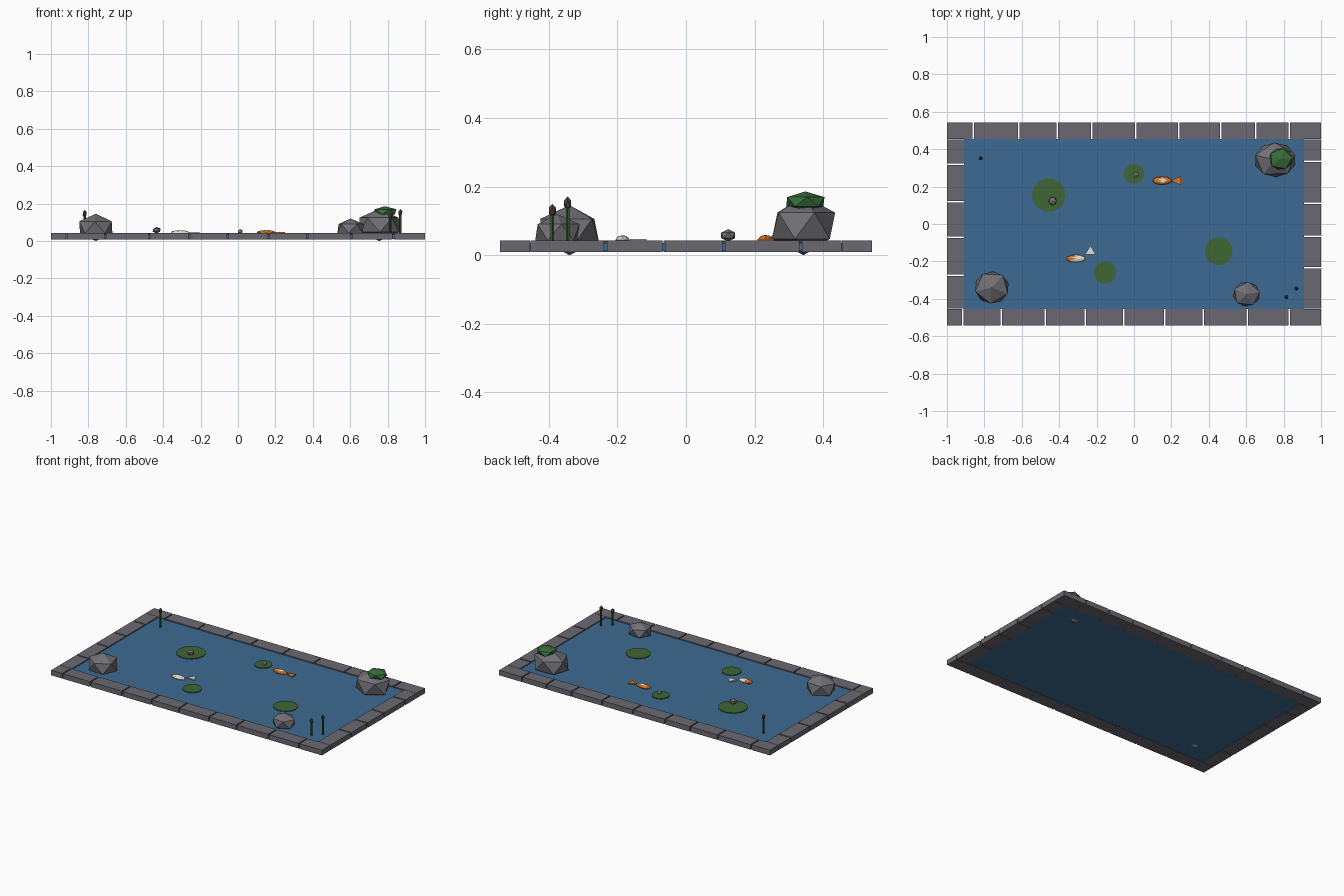
import bpy, bmesh
from math import radians, cos, sin, pi
from mathutils import Matrix

if "Cube" in bpy.data.objects:
    bpy.data.objects.remove(bpy.data.objects["Cube"])


def material(name, r, g, b):
    # sRGB 0-255 to linear
    col = [((c / 255 + 0.055) / 1.055) ** 2.4 for c in (r, g, b)] + [1]
    m = bpy.data.materials.new(name)
    m.use_nodes = True
    m.diffuse_color = col
    m.node_tree.nodes["Principled BSDF"].inputs["Base Color"].default_value = col
    return m


STONE = material("border stone", 107, 105, 113)
ROCK = material("boulder grey", 112, 112, 118)
WATER = material("water blue", 60, 106, 146)
PAD = material("lily pad green", 62, 102, 52)
MOSS = material("moss green", 55, 108, 58)
REED = material("reed green", 50, 92, 46)
CATTAIL = material("cattail brown", 78, 66, 62)
ORANGE = material("fish orange", 218, 118, 38)
WHITE = material("fish white", 228, 224, 216)
BUD = material("bud pale grey", 178, 174, 176)


def finish(name, bm, *mats):
    bmesh.ops.recalc_face_normals(bm, faces=bm.faces)
    me = bpy.data.meshes.new(name)
    bm.to_mesh(me)
    bm.free()
    for m in mats:
        me.materials.append(m)
    ob = bpy.data.objects.new(name, me)
    bpy.context.collection.objects.link(ob)
    return ob


def box(bm, x0, x1, y0, y1, z0, z1):
    mat = Matrix.Translation(((x0 + x1) / 2, (y0 + y1) / 2, (z0 + z1) / 2)) \
        @ Matrix.Diagonal((x1 - x0, y1 - y0, z1 - z0, 1))
    bmesh.ops.create_cube(bm, size=1, matrix=mat)


def blob(name, loc, size, mats, detail=1, turn=0, rule=None):
    # faceted ball; rule(face centre) picks the second colour
    bm = bmesh.new()
    bmesh.ops.create_icosphere(bm, subdivisions=detail, radius=1)
    if rule:
        for f in bm.faces:
            f.material_index = int(rule(f.calc_center_median()))
    bm.transform(Matrix.Translation(loc) @ Matrix.Diagonal((*size, 1))
                 @ Matrix.Rotation(radians(turn), 4, "Z"))
    return finish(name, bm, *mats)


def prism(name, points, z0, z1, mat):
    bm = bmesh.new()
    face = bm.faces.new([bm.verts.new((x, y, z0)) for x, y in points])
    top = bmesh.ops.extrude_face_region(bm, geom=[face])["geom"]
    bmesh.ops.translate(bm, vec=(0, 0, z1 - z0),
                        verts=[v for v in top if isinstance(v, bmesh.types.BMVert)])
    return finish(name, bm, mat)


def disc(x, y, r, n):
    return [(x + r * cos(2 * pi * i / n), y + r * sin(2 * pi * i / n)) for i in range(n)]


# Water slab
bm = bmesh.new()
box(bm, -0.91, 0.91, -0.455, 0.455, 0.012, 0.036)
finish("water", bm, WATER)

# Border stones, split at the joints
GAP = 0.004


def border(name, joints, lo, hi, along_x):
    bm = bmesh.new()
    for a, b in zip(joints, joints[1:]):
        a, b = a + GAP, b - GAP
        if along_x:
            box(bm, a, b, lo, hi, 0.009, 0.043)
        else:
            box(bm, lo, hi, a, b, 0.009, 0.043)
    finish(name, bm, STONE)


E = 1 + GAP
S = 0.457
border("front_border", [-E, -0.915, -0.71, -0.475, -0.26, -0.055, 0.165, 0.37, 0.605, 0.83, E],
       -0.543, -0.455, True)
border("back_border", [-E, -0.86, -0.615, -0.41, -0.225, 0.01, 0.24, 0.465, 0.65, 0.83, E],
       0.455, 0.543, True)
border("right_border", [-S, -0.275, -0.07, 0.12, 0.32, S], -1, -0.91, False)
border("left_border", [-S, -0.235, -0.065, 0.11, 0.335, S], 0.91, 1, False)

# Boulders and moss
blob("large_boulder", (0.755, 0.343, 0.086), (0.124, 0.103, 0.086), [ROCK], turn=20)
blob("medium_boulder", (-0.76, -0.34, 0.073), (0.102, 0.096, 0.073), [ROCK], turn=50)
blob("small_boulder", (0.602, -0.375, 0.067), (0.08, 0.073, 0.053), [ROCK], turn=10)
blob("moss_cap", (0.785, 0.348, 0.156), (0.07, 0.064, 0.03), [MOSS], turn=5)

# Lily pads
for i, (x, y, r) in enumerate([(-0.456, 0.155, 0.09), (0, 0.268, 0.054),
                               (0.453, -0.145, 0.075), (-0.155, -0.26, 0.06)]):
    prism(f"lily_pad_{i + 1}", disc(x, y, r, 14), 0.035, 0.041, PAD)

# Buds on the pads
blob("large_bud", (-0.435, 0.123, 0.058), (0.024, 0.024, 0.018), [ROCK])
blob("small_bud", (0.012, 0.262, 0.051), (0.015, 0.015, 0.013), [BUD])

# Reeds with cattail heads
for i, (x, y, top) in enumerate([(-0.82, 0.352, 0.166), (0.815, -0.39, 0.15),
                                 (0.868, -0.345, 0.171)]):
    prism(f"reed_{i + 1}", disc(x, y, 0.0065, 6), 0.03, top - 0.02, REED)
    blob(f"cattail_{i + 1}", (x, y, top - 0.02), (0.012, 0.012, 0.02), [CATTAIL])

# Fish with flat tails
blob("orange_fish_body", (0.15, 0.232, 0.045), (0.052, 0.022, 0.014), [ORANGE, WHITE], 2,
     rule=lambda c: c.z > 0.75 and c.x > -0.2)
prism("orange_fish_tail", [(0.198, 0.232), (0.25, 0.208), (0.25, 0.256)], 0.041, 0.047, ORANGE)
blob("white_fish_body", (-0.31, -0.185, 0.044), (0.051, 0.021, 0.014), [WHITE, ORANGE], 2,
     rule=lambda c: -0.85 < c.x < -0.1 and c.y > -0.3)
prism("white_fish_tail", [(-0.233, -0.115), (-0.262, -0.163), (-0.205, -0.163)],
      0.041, 0.047, WHITE)
